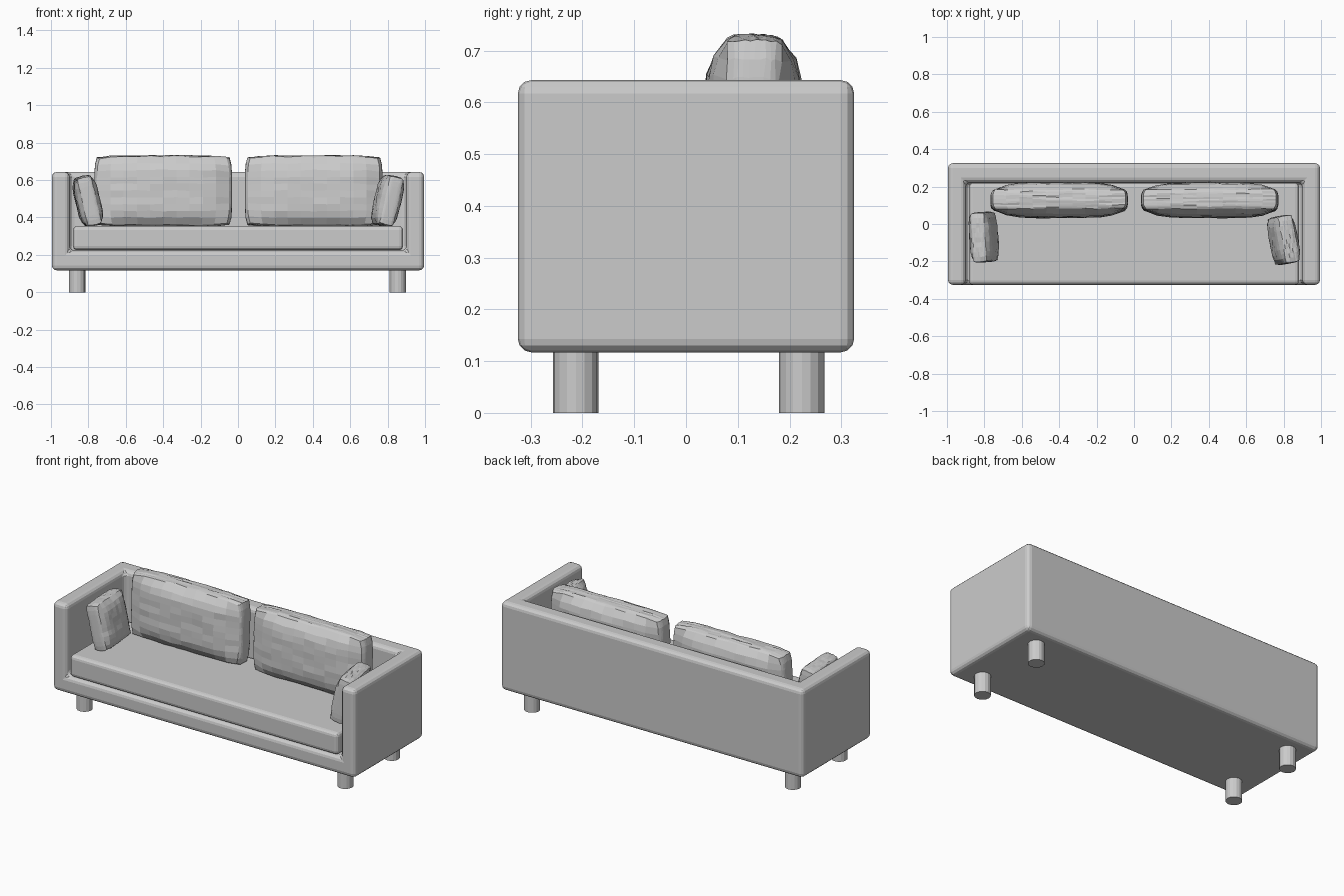
import bpy, bmesh, random
from math import radians
from mathutils import Matrix, Euler

if "Cube" in bpy.data.objects:
    bpy.data.objects.remove(bpy.data.objects["Cube"])

random.seed(4)


def add_object(name, bm):
    bmesh.ops.recalc_face_normals(bm, faces=bm.faces)
    mesh = bpy.data.meshes.new(name)
    bm.to_mesh(mesh)
    bm.free()
    obj = bpy.data.objects.new(name, mesh)
    bpy.context.collection.objects.link(obj)
    return obj


def box(name, lo, hi):
    bm = bmesh.new()
    bmesh.ops.create_cube(bm, size=1)
    for v in bm.verts:
        v.co = [(a + b) / 2 + c * (b - a) for a, b, c in zip(lo, hi, v.co)]
    return add_object(name, bm)


def bevel(obj, width, segments):
    mod = obj.modifiers.new("soft_edges", 'BEVEL')
    mod.width = width
    mod.segments = segments
    mod.limit_method = 'ANGLE'


def pillow(name, width, depth, height, loc, rot, edge, jitter=0.002):
    """Stuffed cushion: width in x, depth in y (thickness), height in z."""
    bm = bmesh.new()
    bmesh.ops.create_cube(bm, size=2)
    bmesh.ops.subdivide_edges(bm, edges=bm.edges[:], cuts=9, use_grid_fill=True)
    turn = Euler([radians(a) for a in rot]).to_matrix()
    for v in bm.verts:
        u, t, w = v.co
        puff = (1 - abs(u) ** 5) * (1 - abs(w) ** 5)
        side = 1 - 0.04 * t ** 4
        v.co.x = width / 2 * u * side * (1 - 0.035 * abs(w) ** 6)
        v.co.z = height / 2 * w * side * (1 - 0.05 * abs(u) ** 6)
        v.co.y = depth / 2 * t * (edge + (1 - edge) * puff)
        v.co.y += random.uniform(-jitter, jitter)
        v.co.z += random.uniform(-jitter, jitter)
    bm.transform(Matrix.Translation(loc) @ turn.to_4x4())
    return add_object(name, bm)


# Upholstered frame: base, arms and back in one hollowed block
frame = box("frame", (-0.995, -0.325, 0.117), (0.995, 0.325, 0.643))
cutter = box("frame_cutter", (-0.9, -0.6, 0.222), (0.9, 0.222, 0.9))
cutter.hide_render = True
cutter.hide_set(True)
cut = frame.modifiers.new("seat_opening", 'BOOLEAN')
cut.operation = 'DIFFERENCE'
cut.object = cutter
bevel(frame, 0.026, 3)

# Seat cushion
seat = box("seat_cushion", (-0.882, -0.325, 0.225), (0.882, 0.22, 0.355))
bevel(seat, 0.022, 3)

# Back cushions
for side, x in (("left", -0.4), ("right", 0.405)):
    pillow(side + "_back_cushion", 0.735, 0.185, 0.378, (x, 0.127, 0.541),
           (-2, 0, 0), 0.55, 0.003)

# Throw pillows leaning on the arms
pillow("left_throw_pillow", 0.27, 0.125, 0.272, (-0.803, -0.07, 0.488),
       (13, 0, -86), 0.6)
pillow("right_throw_pillow", 0.26, 0.125, 0.272, (0.8, -0.085, 0.488),
       (-13, 0, -80), 0.6)

# Legs
for end, y in (("front", -0.213), ("back", 0.224)):
    for side, x in (("left", -0.86), ("right", 0.855)):
        bm = bmesh.new()
        bmesh.ops.create_cone(bm, cap_ends=True, segments=16, radius1=0.044,
                              radius2=0.044, depth=0.14,
                              matrix=Matrix.Translation((x, y, 0.07)))
        add_object(f"{end}_{side}_leg", bm)
